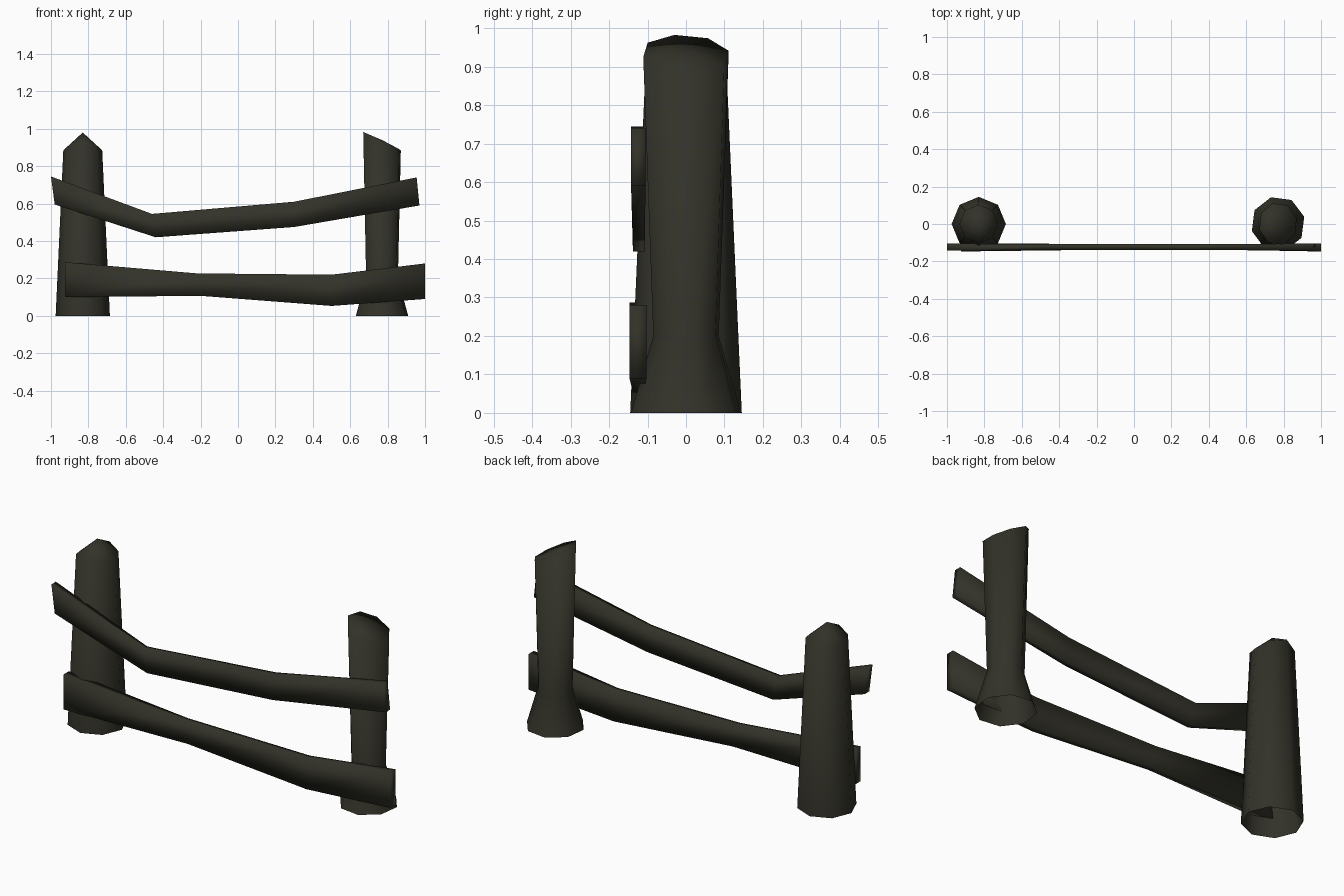
import bpy, bmesh, math

if "Cube" in bpy.data.objects:
    bpy.data.objects.remove(bpy.data.objects["Cube"])

wood = bpy.data.materials.new("dark weathered wood")
wood.diffuse_color = (0.033, 0.032, 0.022, 1)
wood.use_nodes = True
wood.node_tree.nodes["Principled BSDF"].inputs["Base Color"].default_value = wood.diffuse_color


def finish(name, bm):
    """Turn a bmesh into a smooth shaded wooden object."""
    bmesh.ops.recalc_face_normals(bm, faces=bm.faces)
    for f in bm.faces:
        f.smooth = True
    mesh = bpy.data.meshes.new(name)
    bm.to_mesh(mesh)
    bm.free()
    mesh.materials.append(wood)
    bpy.context.collection.objects.link(bpy.data.objects.new(name, mesh))


def skin(bm, rings):
    """Bridge successive closed rings with quads."""
    for a, b in zip(rings, rings[1:]):
        n = len(a)
        for i in range(n):
            j = (i + 1) % n
            bm.faces.new((a[i], a[j], b[j], b[i]))


def post(name, cx, turn, levels, top_z, tip_z):
    """Eight-sided post, open below. levels: (z, rx, ry); last z comes from top_z."""
    bm = bmesh.new()
    rings = []
    for z, rx, ry in levels:
        ring = []
        for k in range(8):
            a = math.radians(turn + 45 * k)
            c, s = math.cos(a), math.sin(a)
            h = top_z(c, s) if z is None else z
            ring.append(bm.verts.new((cx + rx * c, ry * s, h)))
        rings.append(ring)
    skin(bm, rings)
    tip = bm.verts.new((cx, 0, tip_z))
    top = rings[-1]
    for i in range(8):
        bm.faces.new((top[i], top[(i + 1) % 8], tip))
    finish(name, bm)


def rail(name, sections):
    """Bent plank. sections: (x_top, z_top, x_bottom, z_bottom, y_front, y_back)."""
    bm = bmesh.new()
    rings = [[bm.verts.new(p) for p in
              ((xt, yf, zt), (xt, yb, zt), (xb, yb, zb), (xb, yf, zb))]
             for xt, zt, xb, zb, yf, yb in sections]
    skin(bm, rings)
    bm.faces.new(rings[0])
    bm.faces.new(rings[-1])
    finish(name, bm)


# Left post: straight taper with a pointed tip
post("left_post", -0.83, 0,
     [(0, 0.145, 0.145), (None, 0.104, 0.104)],
     lambda c, s: 0.885 + 0.04 * s * s, 0.98)

# Right post: flared foot with a slanted top
post("right_post", 0.77, 15,
     [(0, 0.145, 0.148), (0.2, 0.088, 0.088), (None, 0.104, 0.115)],
     lambda c, s: 0.933 - 0.05 * c - 0.005 * s, 0.94)

# Upper sagging rail
rail("upper_rail", [
    (-1.0, 0.745, -0.98, 0.595, -0.143, -0.105),
    (-0.46, 0.545, -0.44, 0.42, -0.138, -0.107),
    (0.30, 0.61, 0.30, 0.475, -0.138, -0.107),
    (0.955, 0.74, 0.97, 0.59, -0.143, -0.105)])

# Lower rail
rail("lower_rail", [
    (-0.925, 0.287, -0.925, 0.10, -0.147, -0.103),
    (-0.22, 0.227, -0.2, 0.107, -0.138, -0.107),
    (0.50, 0.22, 0.50, 0.053, -0.138, -0.107),
    (1.0, 0.28, 1.0, 0.09, -0.147, -0.103)])
